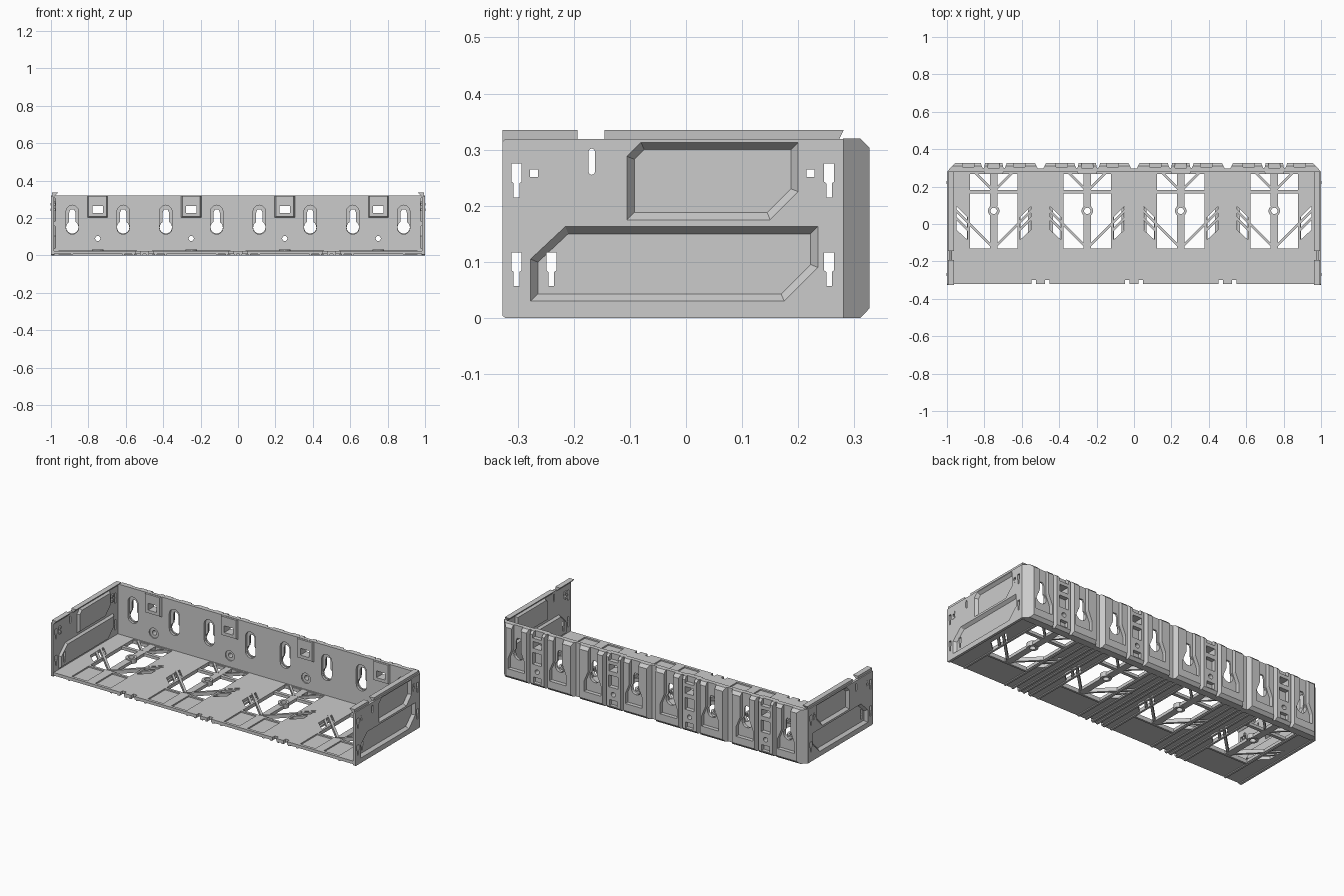
import bpy, bmesh, math
from mathutils import Vector

if "Cube" in bpy.data.objects:
    bpy.data.objects.remove(bpy.data.objects["Cube"])

CENTRES = (-0.75, -0.25, 0.25, 0.75)


def prism(bm, axis, a, b, pts, pts2=None):
    """Add a closed solid: profile pts at a, pts2 (or pts) at b, along an axis."""
    def at(p, t):
        return {'x': (t, p[0], p[1]), 'y': (p[0], t, p[1]), 'z': (p[0], p[1], t)}[axis]
    lo = [bm.verts.new(at(p, a)) for p in pts]
    hi = [bm.verts.new(at(p, b)) for p in (pts2 or pts)]
    n = len(lo)
    faces = [bm.faces.new(lo), bm.faces.new(hi)]
    faces += [bm.faces.new((lo[i], lo[(i + 1) % n], hi[(i + 1) % n], hi[i])) for i in range(n)]
    bmesh.ops.recalc_face_normals(bm, faces=faces)


def rect(u0, u1, v0, v1):
    return [(u0, v0), (u1, v0), (u1, v1), (u0, v1)]


def box(bm, x0, x1, y0, y1, z0, z1):
    prism(bm, 'z', z0, z1, rect(x0, x1, y0, y1))


def circle(u, v, r, n=16):
    return [(u + r * math.cos(2 * math.pi * i / n), v + r * math.sin(2 * math.pi * i / n)) for i in range(n)]


def bar(bm, p, q, w, z0, z1):
    """Straight rib in plan from p to q."""
    p, q = Vector(p), Vector(q)
    d = (q - p).normalized() * w / 2
    s = Vector((-d.y, d.x))
    prism(bm, 'z', z0, z1, [tuple(v) for v in (p + s, p - s, q - s, q + s)])


def slot(u, z0, z1, r, n=6):
    """Upright slot with round ends."""
    top = [(u + r * math.cos(math.pi * i / n), z1 - r + r * math.sin(math.pi * i / n)) for i in range(n + 1)]
    return top + [(2 * u - x, z0 + z1 - z) for x, z in top]


def keyhole(u, z, r, w, top):
    """Circle with a narrower slot rising from it."""
    a0 = math.acos(w / r)
    sweep = 2 * math.pi - (math.pi - 2 * a0)
    arc = [(u + r * math.cos(math.pi - a0 + sweep * i / 14), z + r * math.sin(math.pi - a0 + sweep * i / 14))
           for i in range(15)]
    return arc + [(u + w, top - w), (u + w * .6, top), (u - w * .6, top), (u - w, top - w)]


def inset(pts, d):
    """Offset a convex counter-clockwise polygon inward by d."""
    out, n = [], len(pts)
    for i in range(n):
        p, a, b = Vector(pts[i]), Vector(pts[i - 1]), Vector(pts[(i + 1) % n])
        e, f = (p - a).normalized(), (b - p).normalized()
        n1, n2 = Vector((-e.y, e.x)), Vector((-f.y, f.x))
        out.append(tuple(p + (n1 + n2) * d / (1 + n1.dot(n2))))
    return out


def make(name, bm):
    me = bpy.data.meshes.new(name)
    bm.to_mesh(me)
    bm.free()
    ob = bpy.data.objects.new(name, me)
    bpy.context.collection.objects.link(ob)
    return ob


def boolean(ob, bm, op='DIFFERENCE'):
    tool = make('cutter', bm)
    tool.hide_render = True
    m = ob.modifiers.new('bool', 'BOOLEAN')
    m.operation, m.solver, m.object = op, 'EXACT', tool
    bpy.context.view_layer.objects.active = ob
    bpy.ops.object.modifier_apply(modifier=m.name)
    bpy.data.objects.remove(tool)


# floor plate with a large opening, two wing openings and front pockets per module
bm = bmesh.new()
box(bm, -0.99, 0.99, -0.322, 0.29, 0.006, 0.024)
floor = make('floor_plate', bm)
bm = bmesh.new()
for c in CENTRES:
    box(bm, c - .128, c + .128, -.13, .275, -.1, .1)
    for s in (-1, 1):
        prism(bm, 'z', -.1, .1, [(c + s * u, y) for u, y in ((.2, .095), (.2, -.03), (.14, -.085), (.14, .035))])
        a, b = sorted((c + s * .027, c + s * .128))
        box(bm, a, b, -.305, -.145, .016, .1)
for x in (-.5, 0, .5):
    for s in (-1, 1):
        box(bm, x + s * .035 - .012, x + s * .035 + .012, -.4, -.3, -.1, .1)
boolean(floor, bm)

# ribs bridging the floor openings
bm = bmesh.new()
for c in CENTRES:
    box(bm, c - .02, c + .02, -.14, .045, .004, .022)
    box(bm, c - .02, c + .02, .095, .28, .004, .022)
    box(bm, c - .13, c + .13, .162, .182, .004, .021)
    for s in (-1, 1):
        bar(bm, (c + s * .205, .075), (c + s * .005, -.125), .014, .005, .027)
        bar(bm, (c + s * .205, .035), (c + s * .135, -.035), .014, .005, .023)
        bar(bm, (c + s * .105, .28), (c + s * .01, .185), .012, .005, .023)
make('floor_ribs', bm)

# screw ring on each spine
bm = bmesh.new()
for c in CENTRES:
    prism(bm, 'z', .002, .03, circle(c, .07, .031))
rings = make('floor_screw_rings', bm)
bm = bmesh.new()
for c in CENTRES:
    prism(bm, 'z', -.1, .1, circle(c, .07, .017))
boolean(rings, bm)

# runners under the floor, at seams and module edges
bm = bmesh.new()
for x in (-.5, 0, .5):
    for s in (-.06, -.015, .015, .06):
        box(bm, x + s - .006, x + s + .006, -.32, .28, 0, .01)
for c in CENTRES:
    for s in (-.138, .138):
        box(bm, c + s - .006, c + s + .006, -.32, .28, 0, .01)
    box(bm, c - .132, c + .132, -.142, -.13, 0, .01)
box(bm, -.98, .98, .268, .285, 0, .02)
make('underside_runners', bm)

# back wall: corrugated plan with chamfered end corners
half = [(-.235, .298), (-.22, .327), (-.07, .327), (-.06, .3), (-.052, .3), (-.046, .325)]
plan = [(-1, .28), (-.955, .327)]
for c in CENTRES:
    plan += [(c + u, y) for u, y in half + [(-u, y) for u, y in reversed(half)] if abs(c + u) < .95]
plan += [(.955, .327), (1, .28)]
bm = bmesh.new()
prism(bm, 'z', 0, .32, plan)
wall = make('back_wall', bm)

# long chamfers along its top and bottom outer edges
bm = bmesh.new()
prism(bm, 'x', -1.1, 1.1, [(.31, -.001), (.34, -.001), (.34, .031)])
prism(bm, 'x', -1.1, 1.1, [(.309, .321), (.34, .29), (.34, .321)])
boolean(wall, bm)

# front recesses: keyhole slots and screw cups
bm = bmesh.new()
for c in CENTRES:
    prism(bm, 'y', .2, .287, circle(c, .09, .03))
    for s in (-1, 1):
        prism(bm, 'y', .2, .294, slot(c + s * .136, .112, .268, .034))
boolean(wall, bm)

# rear pockets: flared ones behind keyholes, square ones in the latch columns
bm = bmesh.new()
flare = [(-.055, .06), (.055, .06), (.055, .12), (.03, .18), (.03, .4), (-.03, .4), (-.03, .18), (-.055, .12)]
for c in CENTRES:
    for s in (-1, 1):
        prism(bm, 'y', .304, .4, [(c + s * .136 + u, z) for u, z in flare])
    prism(bm, 'y', .3, .4, rect(c - .03, c + .03, .13, .2))
    prism(bm, 'y', .3, .4, rect(c - .03, c + .03, .285, .4))
    prism(bm, 'y', .305, .4, rect(c - .025, c + .025, .02, .055))
boolean(wall, bm)

# through holes
bm = bmesh.new()
for c in CENTRES:
    prism(bm, 'y', .2, .4, circle(c, .09, .014))
    prism(bm, 'y', .2, .4, rect(c - .028, c + .028, .225, .265))
    for s in (-1, 1):
        prism(bm, 'y', .2, .4, keyhole(c + s * .136, .15, .033, .017, .245))
boolean(wall, bm)

# window frames on the inner face
bm = bmesh.new()
for c in CENTRES:
    prism(bm, 'y', .283, .268, rect(c - .055, c + .055, .2, .318), rect(c - .048, c + .048, .207, .318))
frames = make('latch_frames', bm)
bm = bmesh.new()
for c in CENTRES:
    prism(bm, 'y', .2, .4, rect(c - .028, c + .028, .225, .265))
boolean(frames, bm)

# side wall with two pressed panels
panels = ([(-.105, .175), (.15, .175), (.2, .225), (.2, .313), (-.08, .313), (-.105, .288)],
          [(-.277, .03), (.175, .03), (.235, .09), (.235, .163), (-.215, .163), (-.277, .105)])
bm = bmesh.new()
prism(bm, 'x', .985, 1, [(-.327, .004), (-.322, 0), (.281, 0), (.281, .319), (-.322, .319), (-.327, .314)])
side = make('side_walls', bm)
bm = bmesh.new()
for p in panels:
    prism(bm, 'x', .992, .972, inset(p, -.004), inset(p, .01))
boolean(side, bm, 'UNION')
bm = bmesh.new()
for p in panels:
    prism(bm, 'x', 1.002, .983, inset(p, -.0015), inset(p, .013))
boolean(side, bm)

# stepped slots in the side wall
bm = bmesh.new()
for y, z in ((-.302, .215), (.255, .215), (-.302, .057), (.255, .057), (-.24, .057)):
    half = [(.005, 0), (.005, .025), (.009, .028), (.009, .06)]
    prism(bm, 'x', .9, 1.1, [(y + u, z + v) for u, v in half + [(-u, v) for u, v in reversed(half)]])
prism(bm, 'x', .9, 1.1, slot(-.168, .255, .302, .006, 4))
for y in (-.271, .222):
    prism(bm, 'x', .9, 1.1, rect(y - .007, y + .007, .25, .265))
boolean(side, bm)

# flared top lips and small catches
bm = bmesh.new()
for y0, y1, y2 in ((-.327, -.193, -.193), (-.145, .27, .281)):
    prism(bm, 'z', .312, .335, rect(.984, .992, y0, y1), rect(.962, .994, y0, y2))
for y in (-.271, .222):
    for z in (.237, .266):
        box(bm, .975, 1.0015, y - .008, y + .008, z, z + .014)
lips = make('side_lips_and_catches', bm)

for ob in (side, lips):
    ob.modifiers.new('mirror', 'MIRROR').use_axis[0] = True
    bpy.context.view_layer.objects.active = ob
    bpy.ops.object.modifier_apply(modifier='mirror')
